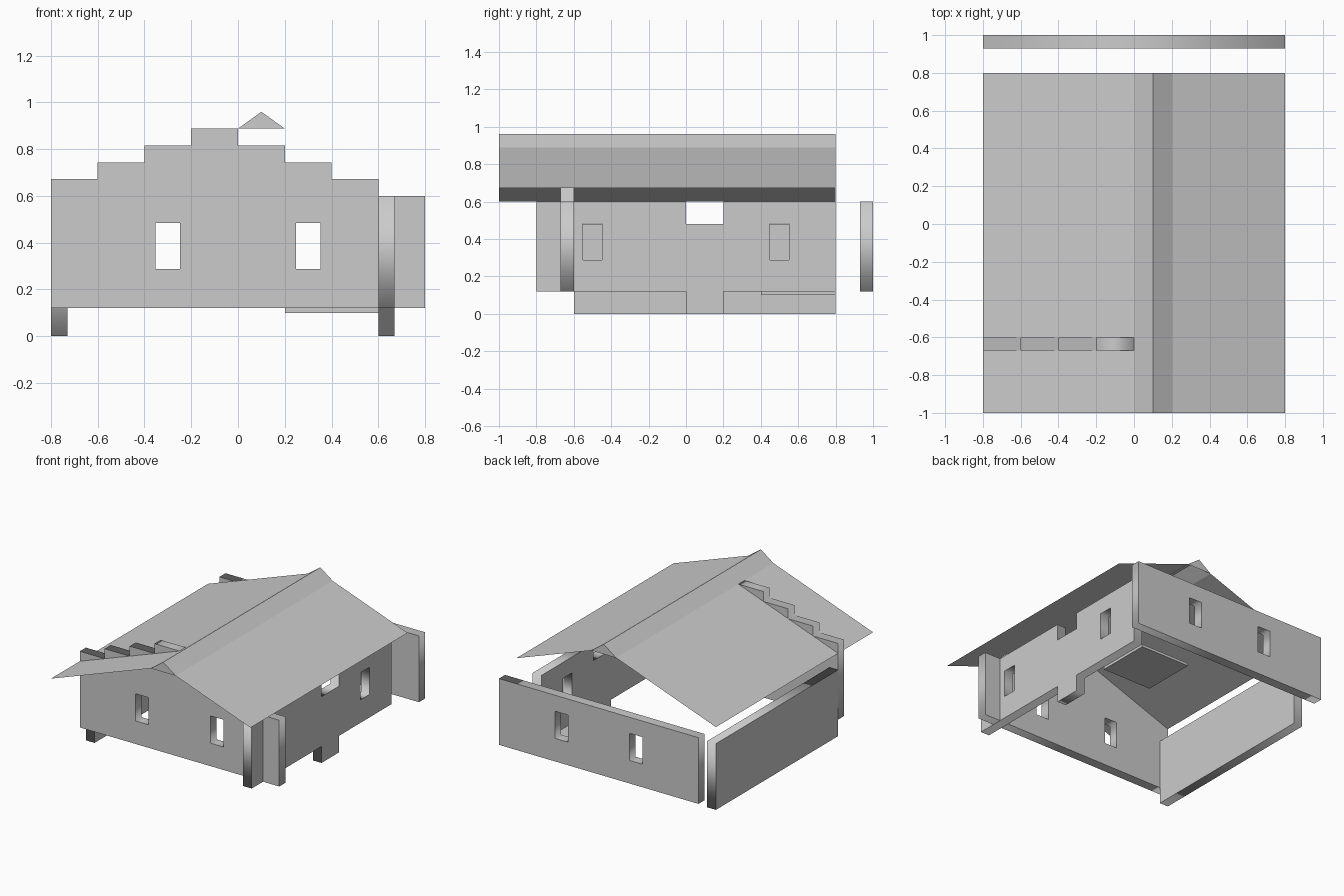
import bpy, bmesh
from math import radians

if "Cube" in bpy.data.objects:
    bpy.data.objects.remove(bpy.data.objects["Cube"])

T = 0.07  # wall thickness


def rect(a0, a1, b0, b1):
    return [(a0, b0), (a1, b0), (a1, b1), (a0, b1)]


def windows(centre):
    return [rect(s * centre - 0.052, s * centre + 0.052, 0.287, 0.484) for s in (-1, 1)]


def wall(name, outline, start, across_x, holes=()):
    """Extruded outline with window holes, standing along x or along y."""
    cu = bpy.data.curves.new(name, 'CURVE')
    cu.dimensions = '2D'
    cu.fill_mode = 'BOTH'
    cu.extrude = T / 2
    for loop in [outline, *holes]:
        sp = cu.splines.new('POLY')
        sp.points.add(len(loop) - 1)
        for p, (a, b) in zip(sp.points, loop):
            p.co = (a, b, 0, 1)
        sp.use_cyclic_u = True
    ob = bpy.data.objects.new(name, cu)
    bpy.context.collection.objects.link(ob)
    mid = start + T / 2
    ob.location = (0, mid, 0) if across_x else (mid, 0, 0)
    ob.rotation_euler = (radians(90), 0, 0 if across_x else radians(90))
    bpy.ops.object.select_all(action='DESELECT')
    ob.select_set(True)
    bpy.context.view_layer.objects.active = ob
    bpy.ops.object.convert(target='MESH')
    return bpy.context.object


def roof_sheet(name, profile, y0=-1.0, y1=0.8, gable=False):
    """Thin sheet swept along y, with optional filled ends."""
    bm = bmesh.new()
    ends = [[bm.verts.new((x, y, z)) for x, z in profile] for y in (y0, y1)]
    a, b = ends
    for i in range(len(profile) - 1):
        bm.faces.new((a[i], a[i + 1], b[i + 1], b[i]))
    if gable:
        bm.faces.new(a[::-1])
        bm.faces.new(b)
    me = bpy.data.meshes.new(name)
    bm.to_mesh(me)
    bm.free()
    ob = bpy.data.objects.new(name, me)
    bpy.context.collection.objects.link(ob)
    return ob


# Front wall with stepped gable
steps = [(-0.8, 0.12)]
for i in range(8):
    top = 0.6 + 0.072 * (min(i + 1, 7 - i))
    steps += [(-0.8 + 0.2 * i, top), (-0.6 + 0.2 * i, top)]
steps.append((0.8, 0.12))
wall("front_wall", steps, -0.67, True, windows(0.3))

# Back wall
wall("back_wall", rect(-0.8, 0.8, 0.12, 0.6), 0.93, True, windows(0.3))

# Right wall with a dropped doorway section
right = [(-0.8, 0.12), (0, 0.12), (0, 0), (0.2, 0), (0.2, 0.12), (0.8, 0.12),
         (0.8, 0.6), (0.2, 0.6), (0.2, 0.48), (0, 0.48), (0, 0.6), (-0.8, 0.6)]
wall("right_wall", right, 0.6, False, windows(0.5))

# Low left wall
wall("left_wall", rect(-0.6, 0.8, 0, 0.48), -0.8, False)

# Roof slopes and ridge cap
roof_sheet("left_roof", [(-0.8, 0.6), (0, 0.888)])
roof_sheet("right_roof", [(0.2, 0.888), (0.8, 0.672)])
roof_sheet("ridge_cap", [(0, 0.888), (0.1, 0.96), (0.2, 0.888)], gable=True)

# Floor plate
bpy.ops.mesh.primitive_cube_add(size=1, location=(0.4, 0.6, 0.11))
plate = bpy.context.object
plate.name = "floor_plate"
plate.scale = (0.4, 0.4, 0.02)
